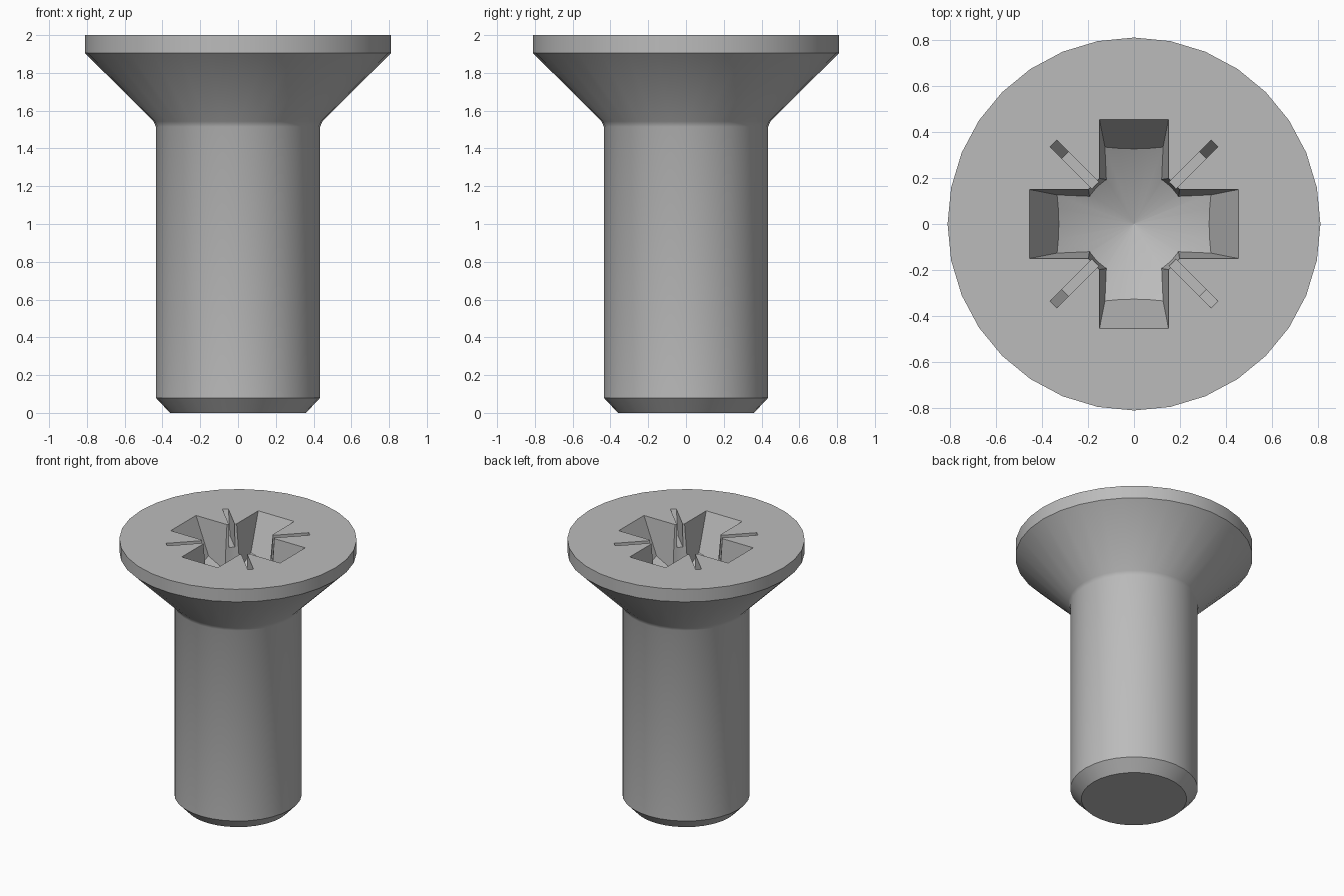
import bpy
import bmesh
from math import cos, sin, tau, radians

cube = bpy.data.objects.get("Cube")
if cube:
    bpy.data.objects.remove(cube, do_unlink=True)

SIDES = 32
TOP = 2.0

steel = bpy.data.materials.new("grey_steel")
steel.use_nodes = True
colour = (0.5, 0.5, 0.5, 1)
steel.diffuse_color = colour
steel.node_tree.nodes["Principled BSDF"].inputs["Base Color"].default_value = colour


def loft(name, rings):
    """Closed solid skinned through equal-sized rings, listed bottom to top."""
    bm = bmesh.new()
    loops = [[bm.verts.new(p) for p in ring] for ring in rings]
    for low, high in zip(loops, loops[1:]):
        for i in range(len(low)):
            j = (i + 1) % len(low)
            bm.faces.new((low[i], low[j], high[j], high[i]))
    bm.faces.new(loops[0][::-1])
    bm.faces.new(loops[-1])
    bmesh.ops.recalc_face_normals(bm, faces=bm.faces)
    mesh = bpy.data.meshes.new(name)
    bm.to_mesh(mesh)
    bm.free()
    mesh.materials.append(steel)
    obj = bpy.data.objects.new(name, mesh)
    bpy.context.collection.objects.link(obj)
    return obj


def lathe(name, profile):
    return loft(name, [[(r * cos(tau * i / SIDES), r * sin(tau * i / SIDES), z)
                        for i in range(SIDES)] for r, z in profile])


def tapered_bar(name, angle, length, width, length_taper, width_taper, depth):
    """Bar through the axis that narrows with depth below the head face."""
    c, s = cos(radians(angle)), sin(radians(angle))
    rings = []
    for t in (depth, -0.05):
        a, b = length - length_taper * t, width - width_taper * t
        corners = ((-a, -b), (a, -b), (a, b), (-a, b))
        rings.append([(x * c - y * s, x * s + y * c, TOP - t) for x, y in corners])
    return loft(name, rings)


def combine(target, tool, operation):
    """Apply a boolean and discard the tool."""
    mod = target.modifiers.new("cut", "BOOLEAN")
    mod.operation, mod.object, mod.solver = operation, tool, "EXACT"
    graph = bpy.context.evaluated_depsgraph_get()
    graph.update()
    mesh = bpy.data.meshes.new_from_object(target.evaluated_get(graph))
    target.modifiers.clear()
    target.data = mesh
    bpy.data.objects.remove(tool, do_unlink=True)


# Shank with chamfered tip, small fillet and countersunk head
screw = lathe("countersunk_screw", [(0.36, 0), (0.435, 0.08), (0.435, 1.515),
                                    (0.447, 1.543), (0.81, 1.905), (0.81, TOP)])

# Cross recess: two tapered bars and a round core, ending in a conical floor
recess = tapered_bar("recess", 0, 0.455, 0.15, 0.46, 0.09, 0.5)
combine(recess, tapered_bar("cross_bar", 90, 0.455, 0.15, 0.46, 0.09, 0.5), "UNION")
combine(recess, lathe("core", [(0.215, 1.48), (0.253, 2.06)]), "UNION")
combine(recess, lathe("floor_cone", [(0.001, 1.55), (0.65, 1.89), (0.65, 2.1)]), "INTERSECT")

# Thin diagonal slots
for angle in (45, 135):
    combine(recess, tapered_bar("slot", angle, 0.495, 0.02, 0.42, 0, 0.17), "UNION")

combine(screw, recess, "DIFFERENCE")
screw.data.name = "countersunk_screw"

# Smooth round surfaces, crisp edges
bpy.ops.object.select_all(action="DESELECT")
screw.select_set(True)
bpy.context.view_layer.objects.active = screw
bpy.ops.object.shade_smooth_by_angle(angle=radians(30))
